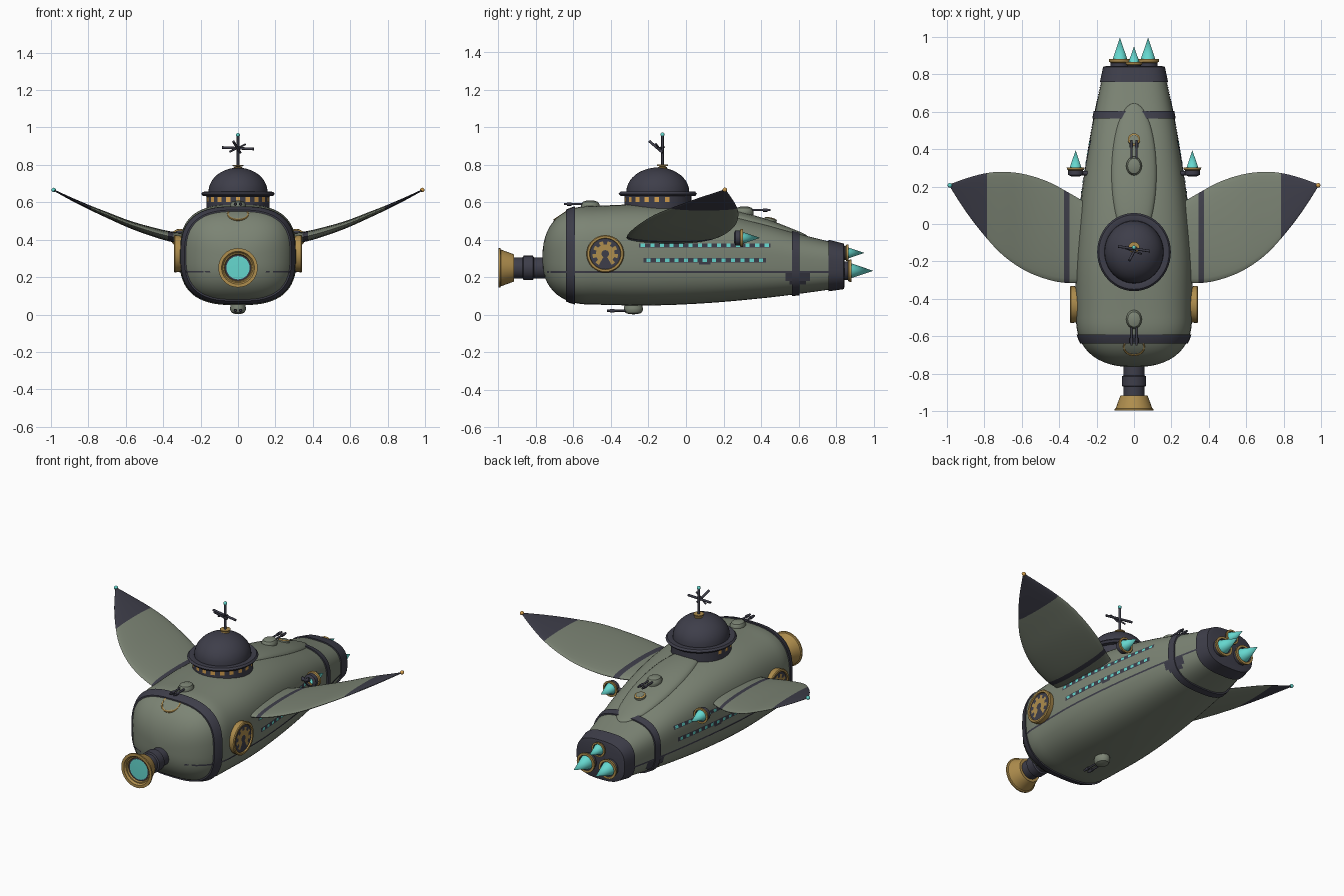
import bpy, bmesh, math
from mathutils import Vector

if "Cube" in bpy.data.objects:
    bpy.data.objects.remove(bpy.data.objects["Cube"])


def material(name, r, g, b):
    m = bpy.data.materials.new(name)
    m.use_nodes = True
    m.diffuse_color = (r, g, b, 1)
    m.node_tree.nodes["Principled BSDF"].inputs["Base Color"].default_value = (r, g, b, 1)
    return m


GREEN = material("hull green", .2, .23, .175)
DARK = material("dark steel", .048, .048, .068)
GOLD = material("brass", .43, .27, .075)
CYAN = material("cyan glow", .13, .68, .62)
AMBER = material("amber glass", .68, .36, .08)


def make(name, verts, faces, mats, fix=True, angle=35):
    """Mesh object; mats is one material or one per face."""
    if not isinstance(mats, list):
        mats = [mats] * len(faces)
    me = bpy.data.meshes.new(name)
    me.from_pydata(verts, [], faces)
    used = list(dict.fromkeys(mats))
    for m in used:
        me.materials.append(m)
    for p, m in zip(me.polygons, mats):
        p.material_index = used.index(m)
    if fix:
        bm = bmesh.new()
        bm.from_mesh(me)
        bmesh.ops.remove_doubles(bm, verts=bm.verts, dist=1e-5)
        bmesh.ops.recalc_face_normals(bm, faces=bm.faces)
        bm.to_mesh(me)
        bm.free()
    for p in me.polygons:
        p.use_smooth = True
    me.set_sharp_from_angle(angle=math.radians(angle))
    ob = bpy.data.objects.new(name, me)
    bpy.context.scene.collection.objects.link(ob)
    return ob


def loft(name, rings, mats):
    """Skin closed rings, capping both ends; mats is one or one per span."""
    n = len(rings[0])
    spans = len(rings) - 1
    if not isinstance(mats, list):
        mats = [mats] * spans
    faces, fm = [tuple(range(n)), tuple(range(spans * n, spans * n + n))], [mats[0], mats[-1]]
    for i in range(spans):
        for j in range(n):
            k = (j + 1) % n
            faces.append((i * n + j, i * n + k, i * n + n + k, i * n + n + j))
            fm.append(mats[i])
    return make(name, [v for r in rings for v in r], faces, fm)


def lathe(name, profile, mats, loc, axis=(0, 0, 1), size=1, stretch=1, segs=32):
    """Spin (radius, height) points about an axis."""
    q = Vector(axis).to_track_quat('Z', 'Y')
    rings = []
    for r, h in profile:
        ring = []
        for k in range(segs):
            a = math.tau * k / segs
            p = Vector((max(r, 1e-7) * math.cos(a), max(r, 1e-7) * math.sin(a) * stretch, h)) * size
            ring.append(Vector(loc) + q @ p)
        rings.append(ring)
    n, verts, faces, fm = segs, [v for r in rings for v in r], [], []
    for i in range(len(profile) - 1):
        for j in range(n):
            k = (j + 1) % n
            faces.append((i * n + j, i * n + k, i * n + n + k, i * n + n + j))
            fm.append(mats[i] if isinstance(mats, list) else mats)
    return make(name, verts, faces, fm)


def rod(name, a, b, r, mat):
    d = Vector(b) - Vector(a)
    return lathe(name, [(0, 0), (r, 0), (r, d.length), (0, d.length)], mat, a, d, segs=12)


def curve(table, t):
    """Smooth interpolation of table rows (t, values...)."""
    last = len(table) - 1
    t = min(max(t, table[0][0]), table[-1][0])
    i = next(k for k in range(last) if t <= table[k + 1][0])
    a, b = table[i], table[i + 1]
    p, q = table[max(i - 1, 0)], table[min(i + 2, last)]
    w = b[0] - a[0]
    s = (t - a[0]) / w
    out = []
    for c in range(1, len(a)):
        m0 = (b[c] - p[c]) / (b[0] - p[0]) * w
        m1 = (q[c] - a[c]) / (q[0] - a[0]) * w
        out.append((1 + 2 * s) * (1 - s) ** 2 * a[c] + s * (1 - s) ** 2 * m0
                   + s * s * (3 - 2 * s) * b[c] + s * s * (s - 1) * m1)
    return out


# Hull: rounded-square sections, rows are y, half width, top, bottom
HULL = [(-.5, .31, .58, .055), (-.2, .312, .588, .05), (.1, .287, .56, .062),
        (.4, .245, .493, .088), (.6, .208, .432, .112), (.84, .157, .372, .145)]
NOSE, POWER = .265, 2.8


def section(y):
    w, top, bot = curve(HULL, y)
    f = (1 - min((max(-.5 - y, 0)) / NOSE, .9999) ** 2.35) ** (1 / 2.35)
    return w * f, (top + bot) / 2 - .02 * (1 - f), (top - bot) / 2 * f


def ring(y, grow=0, n=64):
    w, c, h = section(y)
    pts = []
    for k in range(n):
        a = math.tau * k / n
        u, v = math.cos(a), math.sin(a)
        pts.append((math.copysign(abs(u) ** (2 / POWER), u) * (w + grow), y,
                    c + math.copysign(abs(v) ** (2 / POWER), v) * (h + grow)))
    return pts


def side_x(y, z):
    w, c, h = section(y)
    return w * max(1 - abs((z - c) / h) ** POWER, 0) ** (1 / POWER)


def top_z(x, y):
    w, c, h = section(y)
    return c + h * max(1 - abs(x / w) ** POWER, 0) ** (1 / POWER)


def steps(a, b, n):
    return [a + (b - a) * k / n for k in range(n + 1)]


nose_ys = [-.5 - NOSE * math.sin(math.pi / 2 * (1 - k / 14)) for k in range(14)]
loft("hull", [ring(y) for y in nose_ys + steps(-.5, .84, 24)], GREEN)
for name, a, b in (("front_hoop", -.64, -.59), ("rear_hoop", .565, .605)):
    loft(name, [ring(a)] + [ring(y, .008) for y in steps(a, b, 4)] + [ring(b)], DARK)
loft("tail_collar", [ring(.76)] + [ring(y, .008) for y in steps(.76, .84, 3)] + [ring(.845, -.01)], DARK)


def patches(name, boxes, side, lift, mat):
    """Thin plates following the hull side; boxes are y0, y1, z0, z1."""
    verts, faces = [], []
    for y0, y1, z0, z1 in boxes:
        n = max(1, round((y1 - y0) / .03))
        for y in steps(y0, y1, n):
            for z in (z0, z1):
                verts.append((side * (side_x(y, z) + lift), y, z))
        o = len(verts) - 2 * n - 2
        for i in range(o, o + 2 * n, 2):
            f = (i, i + 2, i + 3, i + 1)
            faces.append(f if side > 0 else f[::-1])
    return make(name, verts, faces, mat, fix=False)


# Gear emblem: rimmed disc with an open-bottomed cog plate
def emblem(name, loc, axis, r):
    lathe(name + "_disc", [(.95, -.35), (1, .05), (.95, .1), (.84, .1), (.82, .02), (0, .02)],
          [GOLD, GOLD, GOLD, GOLD, DARK], loc, axis, r)
    q = Vector(axis).to_track_quat('Z', 'Y')
    verts, faces, n = [], [], 36
    for k in range(n):
        if abs(k + .5 - n * .75) < 3:
            continue
        outer = .68 if k // 2 % 2 else .5
        for rad, j in ((.2, k), (outer, k), (outer, k + 1), (.2, k + 1)):
            a = math.tau * j / n
            verts.append(Vector(loc) + q @ Vector((rad * math.cos(a), rad * math.sin(a), .06)) * r)
        faces.append(tuple(range(len(verts) - 4, len(verts))))
    make(name + "_cog", verts, faces, GOLD, fix=False)


emblem("nose_emblem", (0, -.655, .535), (0, -.55, .83), .06)

# Wing outline: rows are x, front edge y, back edge y, height, half thickness
WING = [(.25, -.31, .11, .405, .03), (.345, -.316, .165, .414, .028), (.45, -.3, .222, .44, .025),
        (.58, -.25, .265, .482, .02), (.7, -.168, .279, .532, .016), (.8, -.062, .27, .575, .012),
        (.9, .068, .243, .622, .008), (.985, .2, .212, .665, .004)]
wing_xs = steps(.25, .345, 3) + steps(.375, .785, 14) + steps(.8, .985, 8)


def wing_ring(x, side):
    y0, y1, z, t = curve(WING, x)
    pts = []
    for k in range(28):
        a = math.tau * k / 28
        pts.append((side * x, (y0 + y1) / 2 + (y1 - y0) / 2 * math.cos(a), z + t * math.sin(a)))
    return pts


NOZZLE = [(.03, 0), (.05, .01), (.05, .04), (.058, .045), (.06, .06), (.046, .06), (.042, .05), (0, .175)]
NOZZLE_MATS = [DARK, DARK, GOLD, GOLD, GOLD, DARK, CYAN]

# Parts repeated on both sides
for label, s in (("left", 1), ("right", -1)):
    spans = [DARK if .34 < (a + b) / 2 < .38 or a > .78 else GREEN for a, b in zip(wing_xs, wing_xs[1:])]
    loft(label + "_wing", [wing_ring(x, s) for x in wing_xs], spans)
    lathe(label + "_wing_light", [(.012 * math.sin(a), .012 * math.cos(a)) for a in steps(0, math.pi, 8)],
          AMBER if s > 0 else CYAN, (s * .985, .207, .666), segs=16)
    emblem(label + "_emblem", (s * .333, -.43, .325), (s, 0, 0), .1)
    patches(label + "_seam", [(-.74, .76, .224, .234)], s, .004, DARK)
    patches(label + "_window_strips", [(-.25, .45, .358, .381), (-.225, .425, .278, .304),
                                       (.07, .13, .268, .278)], s, .003, DARK)
    panes = [(y - .011, y + .011, .361, .379) for y in steps(-.23, .43, 13)]
    panes += [(y - .011, y + .011, .282, .3) for y in steps(-.2, .4, 12)]
    patches(label + "_windows", panes, s, .006, CYAN)
    patches(label + "_hatch", [(.53, .66, .18, .224), (.55, .64, .162, .18)], s, .005, DARK)
    lathe(label + "_side_thruster", NOZZLE, NOZZLE_MATS, (s * .312, .255, .41), (0, 1, 0), .8, segs=24)
    rod(label + "_thruster_strut", (s * .2, .272, .4), (s * .3, .272, .41), .012, DARK)
    lathe(label + "_main_thruster", NOZZLE, NOZZLE_MATS, (s * .075, .822, .235), (0, 1, 0), segs=24)
lathe("upper_thruster", NOZZLE, NOZZLE_MATS, (0, .82, .33), (0, 1, 0), .75, segs=24)

# Nose searchlight
lathe("nose_tube", [(.056, 0), (.056, .11), (.065, .115), (.065, .165), (.056, .17), (.056, .24)],
      DARK, (0, -.7, .25), (0, -1, 0))
lathe("nose_bell", [(.05, 0), (.072, 0), (.078, .015), (.098, .07), (.105, .073), (.105, .082), (.088, .082),
                    (.08, .07), (.074, .07), (.07, .06), (.062, .06), (0, .064)],
      [GOLD] * 9 + [DARK, CYAN], (0, -.916, .25), (0, -1, 0))

# Command dome with brim and window band
dome = [(.158 * math.cos(a), .655 + .13 * math.sin(a)) for a in steps(0, math.pi / 2, 10)]
brim = [(.168, .52), (.168, .632), (.188, .634), (.197, .645), (.188, .656), (.165, .658)]
lathe("dome", brim + dome, DARK, (0, -.15, 0), stretch=1.06, segs=48)
verts, faces = [], []
for c in steps(-1.85, 1.85, 12):
    for a, z in ((c - .07, .602), (c + .07, .602), (c + .07, .628), (c - .07, .628)):
        verts.append((.171 * math.sin(a), -.15 - .181 * math.cos(a), z))
    faces.append(tuple(range(len(verts) - 4, len(verts))))
make("dome_windows", verts, faces, AMBER, fix=False)

# Mast and aerials
rod("mast", (0, -.125, .76), (0, -.125, .955), .007, DARK)
lathe("mast_collar", [(0, .77), (.025, .77), (.025, .786), (.012, .79), (.03, .794), (.03, .8), (0, .8)],
      GOLD, (0, -.125, 0), segs=20)
lathe("mast_light", [(.011 * math.sin(a), .011 * math.cos(a)) for a in steps(0, math.pi, 8)],
      CYAN, (0, -.125, .96), segs=16)
rod("aerial_bar", (-.085, -.12, .893), (.085, -.145, .885), .007, DARK)
rod("aerial_arm", (-.025, -.195, .925), (.012, -.125, .865), .007, DARK)
rod("aerial_stub", (-.045, -.13, .87), (.04, -.16, .91), .005, DARK)

# Dorsal fairing draped on the hull
rows = []
for a in steps(.01, math.pi - .01, 28):
    r = math.sin(a)
    y = .27 - .375 * math.cos(a)
    rows.append([(.12 * r * math.cos(b), y, top_z(.12 * r * math.cos(b), y) + .028 * r * math.sin(b))
                 for b in steps(0, math.tau * 23 / 24, 23)])
loft("dorsal_fairing", rows, GREEN)
lathe("dorsal_hatch", [(.033, -.02), (.033, .008), (.026, .01), (.024, .012), (0, .014)],
      [GREEN, GOLD, GOLD, GREEN], (0, .45, .505), (0, .25, 1), segs=24)


# Twin-gun turrets
def turret(name, y, z, up, forward):
    lathe(name + "_body", [(.038, -.02), (.042, .004), (.042, .016), (.034, .03), (.018, .036), (0, .037)],
          GREEN, (0, y, z), (0, 0, up), stretch=1.2, segs=20)
    for x in (-.014, .014):
        gun = z + up * .018
        rod(name + "_barrel", (x, y, gun), (x, y + forward * .14, gun), .006, DARK)
        rod(name + "_muzzle", (x, y + forward * .1, gun), (x, y + forward * .125, gun), .009, DARK)


turret("front_turret", -.51, .572, 1, -1)
turret("rear_turret", .31, .54, 1, 1)
turret("belly_turret", -.28, .04, -1, -1)
